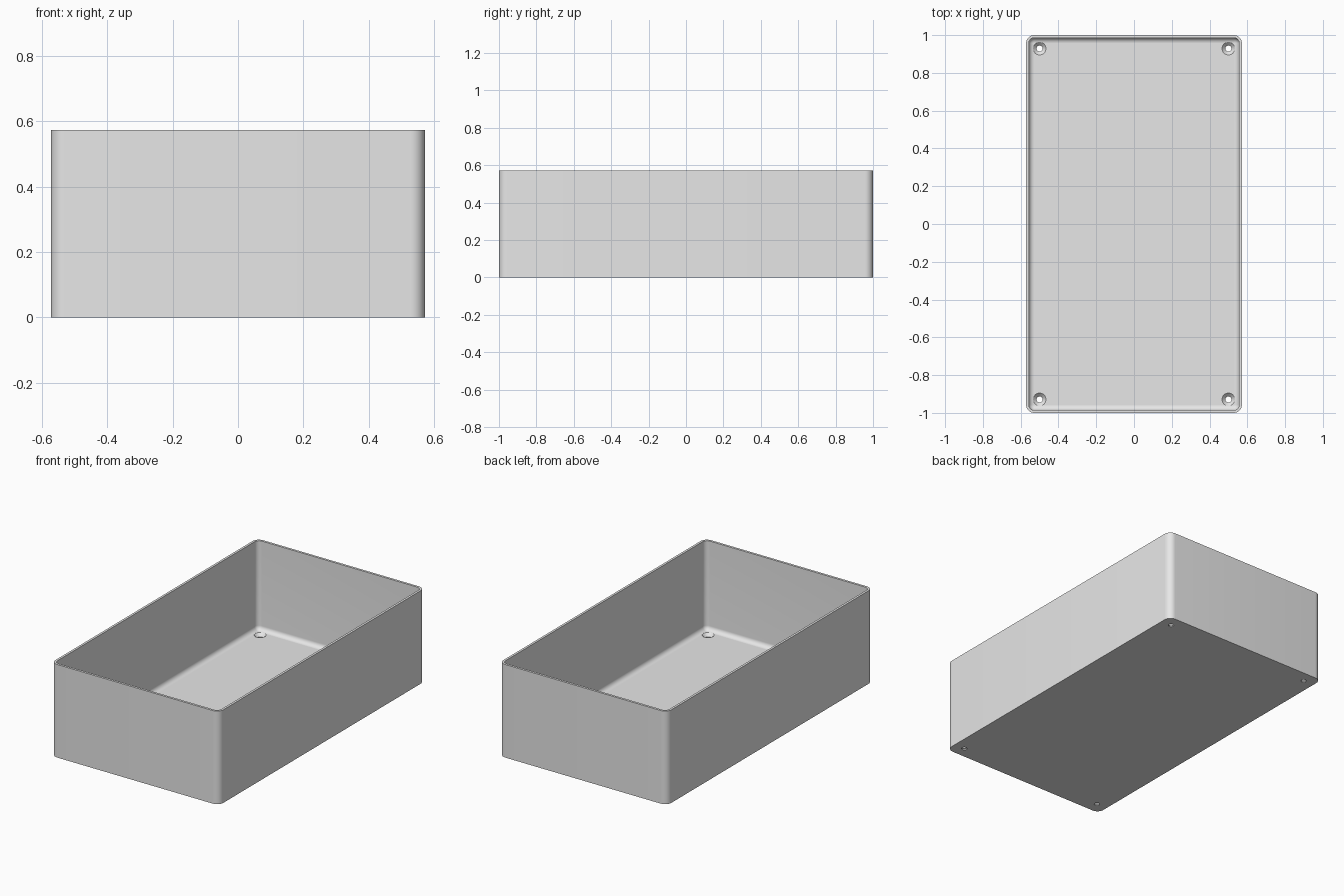
import bpy
import bmesh
from math import cos, sin, pi

cube = bpy.data.objects.get("Cube")
if cube:
    bpy.data.objects.remove(cube, do_unlink=True)

HALF_X, HALF_Y, HEIGHT = 0.571, 1.0, 0.572
CORNER = 0.043          # outer corner radius
WALL = 0.0143           # wall thickness
FLOOR = 0.024           # floor thickness
FILLET = 0.028          # rounding between walls and floor
HOLE_X, HOLE_Y = 0.5, 0.929
STEPS = 10

grey = bpy.data.materials.new("light grey plastic")
grey.use_nodes = True
grey.diffuse_color = (0.8, 0.8, 0.8, 1)
grey.node_tree.nodes["Principled BSDF"].inputs["Base Color"].default_value = (0.8, 0.8, 0.8, 1)


def make_object(name, bm):
    bmesh.ops.recalc_face_normals(bm, faces=bm.faces[:])
    mesh = bpy.data.meshes.new(name)
    bm.to_mesh(mesh)
    bm.free()
    obj = bpy.data.objects.new(name, mesh)
    obj.data.materials.append(grey)
    bpy.context.collection.objects.link(obj)
    return obj


def loft(bm, rings):
    """Skin a stack of closed point rings and cap both ends."""
    loops = [[bm.verts.new(p) for p in ring] for ring in rings]
    for a, b in zip(loops, loops[1:]):
        for i in range(len(a)):
            j = (i + 1) % len(a)
            bm.faces.new((a[i], a[j], b[j], b[i]))
    bm.faces.new(loops[0])
    bm.faces.new(loops[-1])


def rounded_ring(inset, z):
    """Rounded rectangle, inset from the outer outline."""
    r = CORNER - inset
    points = []
    for quarter, (sx, sy) in enumerate(((1, 1), (-1, 1), (-1, -1), (1, -1))):
        for k in range(STEPS + 1):
            a = (quarter + k / STEPS) * pi / 2
            points.append((sx * (HALF_X - CORNER) + r * cos(a),
                           sy * (HALF_Y - CORNER) + r * sin(a), z))
    return points


def circle(x, y, r, z, sides=32):
    return [(x + r * cos(2 * pi * k / sides), y + r * sin(2 * pi * k / sides), z)
            for k in range(sides)]


# Open tray: outside wall, rim, inside wall, floor rounding
rings = [rounded_ring(0, 0), rounded_ring(0, HEIGHT), rounded_ring(WALL, HEIGHT)]
for k in range(STEPS + 1):
    a = k / STEPS * pi / 2
    rings.append(rounded_ring(WALL + FILLET * (1 - cos(a)), FLOOR + FILLET * (1 - sin(a))))
bm = bmesh.new()
loft(bm, rings)
tray = make_object("tray", bm)

# Countersunk screw holes in the four floor corners
bm = bmesh.new()
for sx in (-1, 1):
    for sy in (-1, 1):
        x, y = sx * HOLE_X, sy * HOLE_Y
        loft(bm, [circle(x, y, r, z) for r, z in
                  ((0.016, -0.02), (0.016, 0.006), (0.034, FLOOR), (0.034, 0.08))])
cutter = make_object("screw_hole_cutter", bm)
cutter.hide_render = True
cutter.hide_viewport = True

holes = tray.modifiers.new("screw holes", "BOOLEAN")
holes.operation = "DIFFERENCE"
holes.solver = "EXACT"
holes.object = cutter

# Apply the cut so the helper can go
cutter.hide_viewport = False
bpy.context.view_layer.objects.active = tray
tray.select_set(True)
bpy.ops.object.modifier_apply(modifier=holes.name)
bpy.data.objects.remove(cutter, do_unlink=True)
bpy.ops.object.shade_smooth_by_angle(angle=pi / 6)
